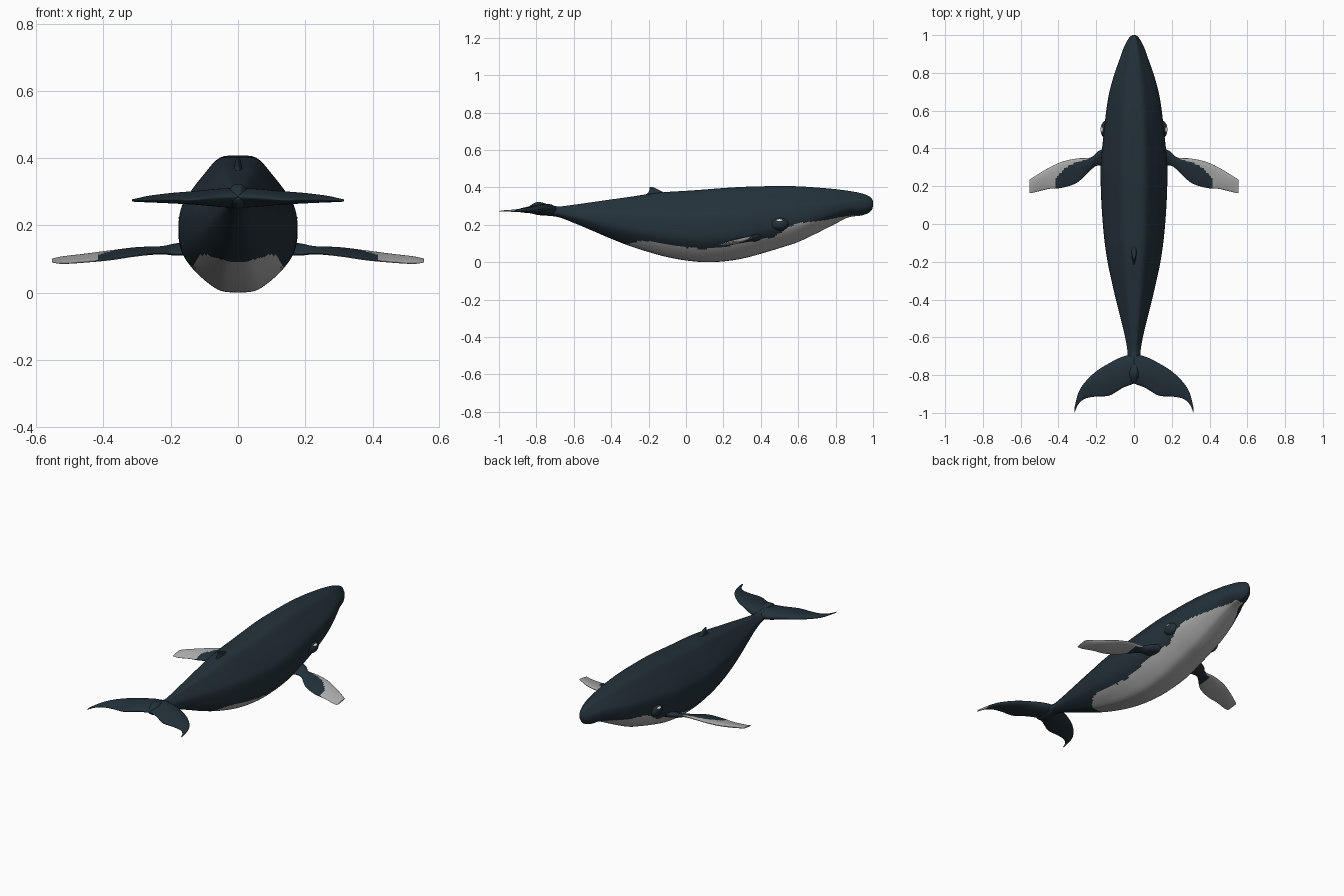
import bpy, bmesh, math
from mathutils import Vector

if "Cube" in bpy.data.objects:
    bpy.data.objects.remove(bpy.data.objects["Cube"])


def material(name, rgb):
    m = bpy.data.materials.new(name)
    m.diffuse_color = (*rgb, 1)
    m.use_nodes = True
    m.node_tree.nodes["Principled BSDF"].inputs["Base Color"].default_value = m.diffuse_color
    return m


DARK = material("dark slate skin", (0.017, 0.031, 0.042))
PALE = material("pale grey skin", (0.42, 0.43, 0.42))
WHITE = material("eye white", (0.9, 0.9, 0.9))


def spline(rows, steps):
    """Smooth interpolation through a table of rows."""
    out = []
    for i in range(len(rows) - 1):
        p = [Vector(rows[max(0, min(len(rows) - 1, i + k))]) for k in (-1, 0, 1, 2)]
        for s in range(steps):
            t = s / steps
            out.append(0.5 * (2 * p[1] + (p[2] - p[0]) * t
                              + (2 * p[0] - 5 * p[1] + 4 * p[2] - p[3]) * t * t
                              + (3 * p[1] - p[0] - 3 * p[2] + p[3]) * t ** 3))
    out.append(Vector(rows[-1]))
    return out


def linear(table, v):
    """Piecewise linear lookup, table sorted by its first value."""
    if v <= table[0][0]:
        return table[0][1]
    for (a, b), (c, d) in zip(table, table[1:]):
        if v <= c:
            return b + (d - b) * (v - a) / (c - a)
    return table[-1][1]


def loft(name, rings, pale_rule=None, mirror=False):
    """Skin closed rings, cap both ends, colour pale where the rule holds."""
    bm = bmesh.new()
    loops = [[bm.verts.new(p) for p in r] for r in rings]
    n = len(loops[0])
    for a, b in zip(loops, loops[1:]):
        for i in range(n):
            j = (i + 1) % n
            bm.faces.new((a[i], a[j], b[j], b[i]))
    bm.faces.new(loops[0])
    bm.faces.new(loops[-1])
    bmesh.ops.recalc_face_normals(bm, faces=bm.faces[:])
    for f in bm.faces:
        f.smooth = True
        if pale_rule and pale_rule(f.calc_center_median(), f.normal):
            f.material_index = 1
    me = bpy.data.meshes.new(name)
    bm.to_mesh(me)
    bm.free()
    ob = bpy.data.objects.new(name, me)
    bpy.context.collection.objects.link(ob)
    me.materials.append(DARK)
    me.materials.append(PALE)
    if mirror:
        ob.modifiers.new("mirror", 'MIRROR').use_mirror_merge = False
    return ob


def blade(name, rows, pale_rule=None, upright=False):
    """Fin lofted from rows: span, lead y, trail y, lead z, trail z, half thickness."""
    rings = []
    for s, y0, y1, z0, z1, h in spline(rows, 8):
        ring = []
        for k in range(40):
            a = 2 * math.pi * k / 40
            u = (1 - math.cos(a)) / 2
            y = y0 + (y1 - y0) * u
            z = z0 + (z1 - z0) * u + math.sin(a) * h * (1.25 - 0.6 * u)
            ring.append((z, y, s) if upright else (s, y, z))
        rings.append(ring)
    return loft(name, rings, pale_rule, mirror=not upright)


# Body: length, top, bottom, half width
body_a = [
    (1.0, .325, .300, .008), (.992, .342, .278, .02), (.97, .357, .260, .036),
    (.93, .370, .248, .056), (.87, .381, .240, .077), (.80, .390, .206, .102),
    (.70, .399, .155, .130), (.60, .405, .108, .147), (.50, .407, .075, .158),
    (.40, .405, .045, .169), (.30, .402, .019, .177), (.20, .396, .004, .176),
    (.10, .388, .0, .172), (0, .381, .009, .165)]
body_b = [
    (-.10, .375, .027, .155), (-.20, .364, .054, .140), (-.30, .349, .086, .119),
    (-.40, .335, .125, .096), (-.50, .321, .168, .071), (-.60, .307, .210, .047),
    (-.68, .298, .240, .034), (-.74, .310, .248, .034), (-.79, .322, .252, .036),
    (-.83, .305, .262, .022), (-.845, .288, .276, .008)]
section = [(0, 1), (.33, .97), (.60, .70), (.83, .42), (.96, .2), (1, -.1),
           (.96, -.38), (.80, -.61), (.56, -.82), (.30, -.97), (0, -1)]
half = spline(section, 5)
outline = [(p[0], p[1]) for p in half] + [(-p[0], p[1]) for p in half[-2:0:-1]]
belly_line = [(-.33, .0), (-.31, .098), (-.25, .113), (-.18, .112), (-.1, .098),
              (0, .077), (.1, .07), (.2, .08), (.3, .105), (.4, .12), (.47, .135),
              (.55, .188), (.6, .208), (.75, .226), (.84, .243), (.92, .254), (.95, .24)]
rings = [[(x * w, y, (top + bot) / 2 + z * (top - bot) / 2) for x, z in outline]
         for y, top, bot, w in spline(body_a + body_b, 8)]
loft("body", rings, lambda c, n: c.z < linear(belly_line, c.y))

# Flippers: dark near the shoulder on top, pale outside and underneath
flipper_edge = [(.19, .42), (.25, .41), (.30, .36), (.325, .31), (.345, .24), (.36, .22)]
blade("flippers", [
    (.13, .415, .300, .140, .120, .022), (.19, .385, .310, .136, .116, .015),
    (.23, .352, .285, .132, .117, .010), (.30, .347, .220, .130, .110, .010),
    (.38, .330, .192, .121, .098, .010), (.45, .298, .186, .111, .092, .010),
    (.52, .256, .169, .104, .087, .008), (.553, .235, .163, .100, .090, .003)],
    lambda c, n: c.x > .2 and (c.x > linear(flipper_edge, c.y) or (n.z < -.1 and c.x > .27)))

# Tail flukes
blade("tail_flukes", [
    (0, -.69, -.845, .280, .285, .030), (.06, -.702, -.868, .282, .282, .027),
    (.13, -.736, -.908, .285, .276, .020), (.20, -.780, -.913, .284, .275, .015),
    (.26, -.838, -.925, .281, .274, .010), (.295, -.895, -.955, .277, .273, .006),
    (.315, -.972, -1.0, .275, .272, .003)],
    lambda c, n: c.x > .302 and n.z < .3)

# Dorsal fin
blade("dorsal_fin", [
    (.335, -.07, -.25, 0, 0, .022), (.370, -.115, -.205, 0, 0, .013),
    (.388, -.150, -.195, 0, 0, .009), (.403, -.178, -.197, 0, 0, .004)], upright=True)


# Eyes and the swellings around them
def ellipsoid(name, centre, radii, mat):
    bm = bmesh.new()
    bmesh.ops.create_uvsphere(bm, u_segments=24, v_segments=14, radius=1)
    for v in bm.verts:
        v.co = Vector(c + r * p for c, r, p in zip(centre, radii, v.co))
    for f in bm.faces:
        f.smooth = True
    me = bpy.data.meshes.new(name)
    bm.to_mesh(me)
    bm.free()
    me.materials.append(mat)
    ob = bpy.data.objects.new(name, me)
    bpy.context.collection.objects.link(ob)
    ob.modifiers.new("mirror", 'MIRROR').use_mirror_merge = False


ellipsoid("eye_swelling", (.143, .50, .205), (.034, .05, .036), DARK)
ellipsoid("eye", (.165, .50, .222), (.012, .018, .008), WHITE)
